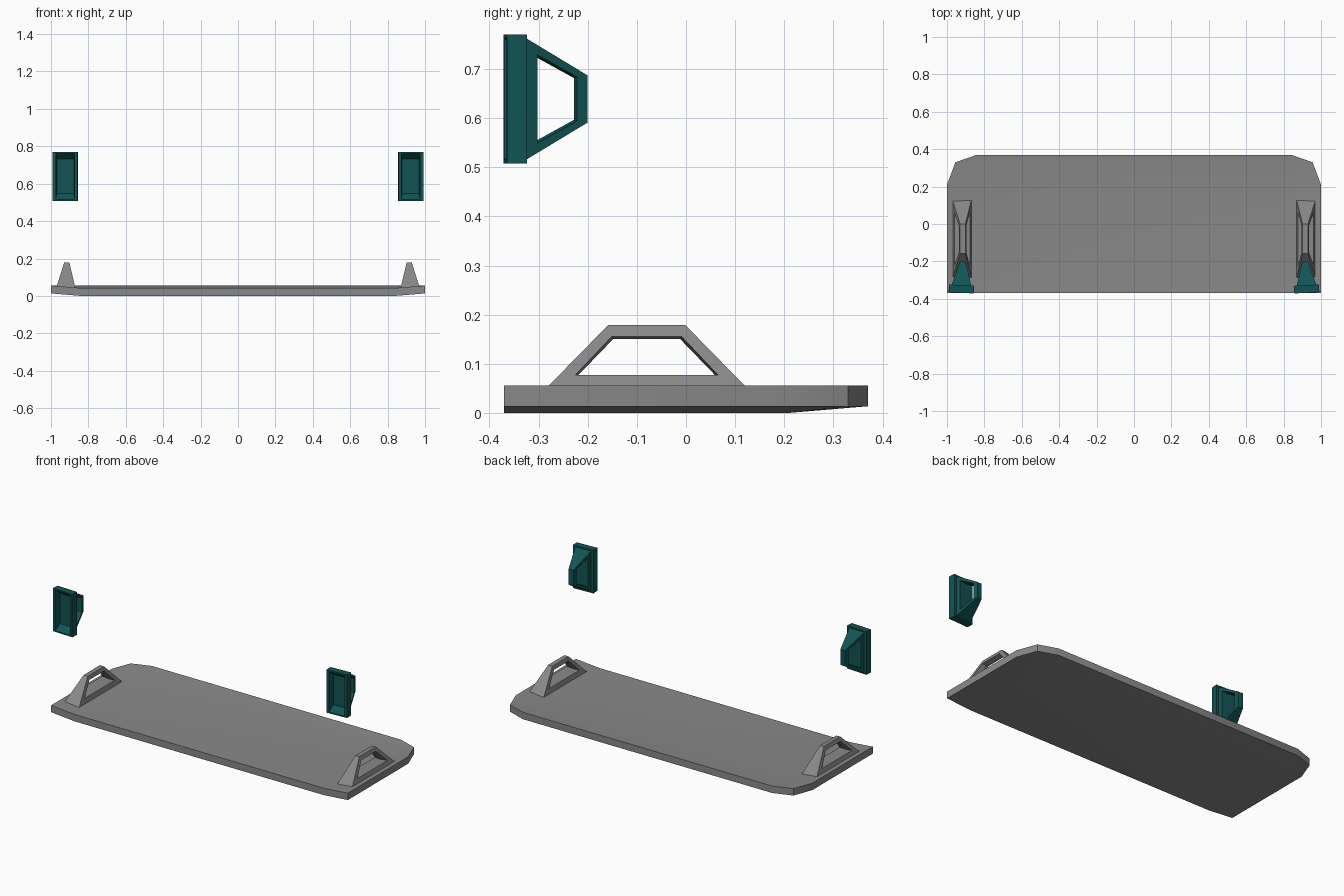
import bpy, bmesh, math
from mathutils import Matrix

if "Cube" in bpy.data.objects:
    bpy.data.objects.remove(bpy.data.objects["Cube"])


def material(name, rgb):
    m = bpy.data.materials.new(name)
    m.diffuse_color = (*rgb, 1)
    m.use_nodes = True
    m.node_tree.nodes["Principled BSDF"].inputs["Base Color"].default_value = m.diffuse_color
    return m


GREY = material("mid grey", (0.25, 0.25, 0.25))
TEAL = material("dark teal", (0.006, 0.088, 0.088))


def finish(name, bm, mat, matrix=None, smooth=False):
    if matrix:
        bm.transform(matrix)
    bmesh.ops.recalc_face_normals(bm, faces=bm.faces[:])
    me = bpy.data.meshes.new(name)
    bm.to_mesh(me)
    bm.free()
    me.materials.append(mat)
    ob = bpy.data.objects.new(name, me)
    bpy.context.collection.objects.link(ob)
    if smooth:
        bpy.context.view_layer.objects.active = ob
        ob.select_set(True)
        bpy.ops.object.shade_smooth_by_angle(angle=math.radians(30))
        ob.select_set(False)
    return ob


# Board: flat middle, rim along the sides and back lifted a little
def board():
    bm = bmesh.new()
    lift, thick, ye, yc, xc = 0.0135, 0.042, 0.37, 0.21, 0.84
    rim = [(1, -ye), (1, yc), (0.955, 0.33), (xc, ye)]
    pts = [(x, y, lift) for x, y in rim]
    pts += [(-x, y, lift) for x, y in reversed(rim)]
    inner = [(xc, -ye, 0), (xc, yc, 0), (-xc, yc, 0), (-xc, -ye, 0)]
    faces = [(8, 0, 1, 9), (9, 1, 2), (9, 2, 3), (9, 3, 4, 10),
             (10, 4, 5), (10, 5, 6), (10, 6, 7, 11), (8, 9, 10, 11)]
    low = [bm.verts.new(p) for p in pts + inner]
    top = [bm.verts.new((x, y, z + thick)) for x, y, z in pts + inner]
    for f in faces:
        bm.faces.new([low[i] for i in f])
        bm.faces.new([top[i] for i in f])
    loop = list(range(8)) + [11, 8]
    for a, b in zip(loop, loop[1:] + loop[:1]):
        bm.faces.new((low[a], low[b], top[b], top[a]))
    finish("board", bm, GREY, smooth=True)


# Tapered trapezoid handle: local x = width, y = length, z = height
def handle(name, mat, matrix, base, top, height, hole, w0, w1):
    bm = bmesh.new()
    hb, hz0, ht, hz1 = hole
    g = 0.005

    def ring(pts, side):
        return [bm.verts.new((side * (w0 + (w1 - w0) * z / height), y, z)) for y, z in pts]
    outer = [(-base, 0), (base, 0), (top, height), (-top, height)]
    cut = [(-hb, hz0), (hb, hz0), (ht, hz1), (-ht, hz1)]
    mid = [(-hb + g, hz0), (hb - g, hz0), (ht - g / 2, hz1 - g), (-ht + g / 2, hz1 - g)]
    o1, o2 = ring(outer, 1), ring(outer, -1)
    c1, c2 = ring(cut, 1), ring(cut, -1)
    m = ring(mid, 0)
    for a, b in ((o1, c1), (c1, m), (m, c2), (c2, o2), (o2, o1)):
        for i in range(4):
            j = (i + 1) % 4
            bm.faces.new((a[i], a[j], b[j], b[i]))
    finish(name, bm, mat, matrix)


# Mounting plate with a tapered pocket in its front: rings lofted along depth
def plate(name, matrix):
    bm = bmesh.new()
    rings = []
    for hw, hl, z in ((0.067, 0.131, 0), (0.067, 0.131, -0.041),
                      (0.050, 0.123, -0.041), (0.046, 0.092, -0.004)):
        rings.append([bm.verts.new((sx * hw, sy * hl, z))
                      for sx, sy in ((1, 1), (-1, 1), (-1, -1), (1, -1))])
    for a, b in zip(rings, rings[1:]):
        for i in range(4):
            j = (i + 1) % 4
            bm.faces.new((a[i], a[j], b[j], b[i]))
    bm.faces.new(rings[0])
    bm.faces.new(rings[-1])
    finish(name, bm, TEAL, matrix)


board()
# local length -> z, local height -> +y
UPRIGHT = Matrix(((1, 0, 0), (0, 0, 1), (0, 1, 0))).to_4x4()
for s, side in ((-1, "left"), (1, "right")):
    lean = Matrix.Rotation(math.radians(-s * 2), 4, 'Y')
    handle(side + "_board_handle", GREY,
           Matrix.Translation((s * 0.92, -0.08, 0.047)) @ lean,
           0.206, 0.079, 0.131, (0.145, 0.029, 0.071, 0.108), 0.050, 0.014)
    turn = Matrix.Rotation(math.radians(s * 3), 4, 'Z')
    pose = Matrix.Translation((s * 0.922, -0.327, 0.639)) @ turn @ UPRIGHT
    handle(side + "_upper_handle", TEAL, pose,
           0.123, 0.048, 0.126, (0.09, 0.022, 0.045, 0.104), 0.052, 0.016)
    plate(side + "_upper_plate", pose)
